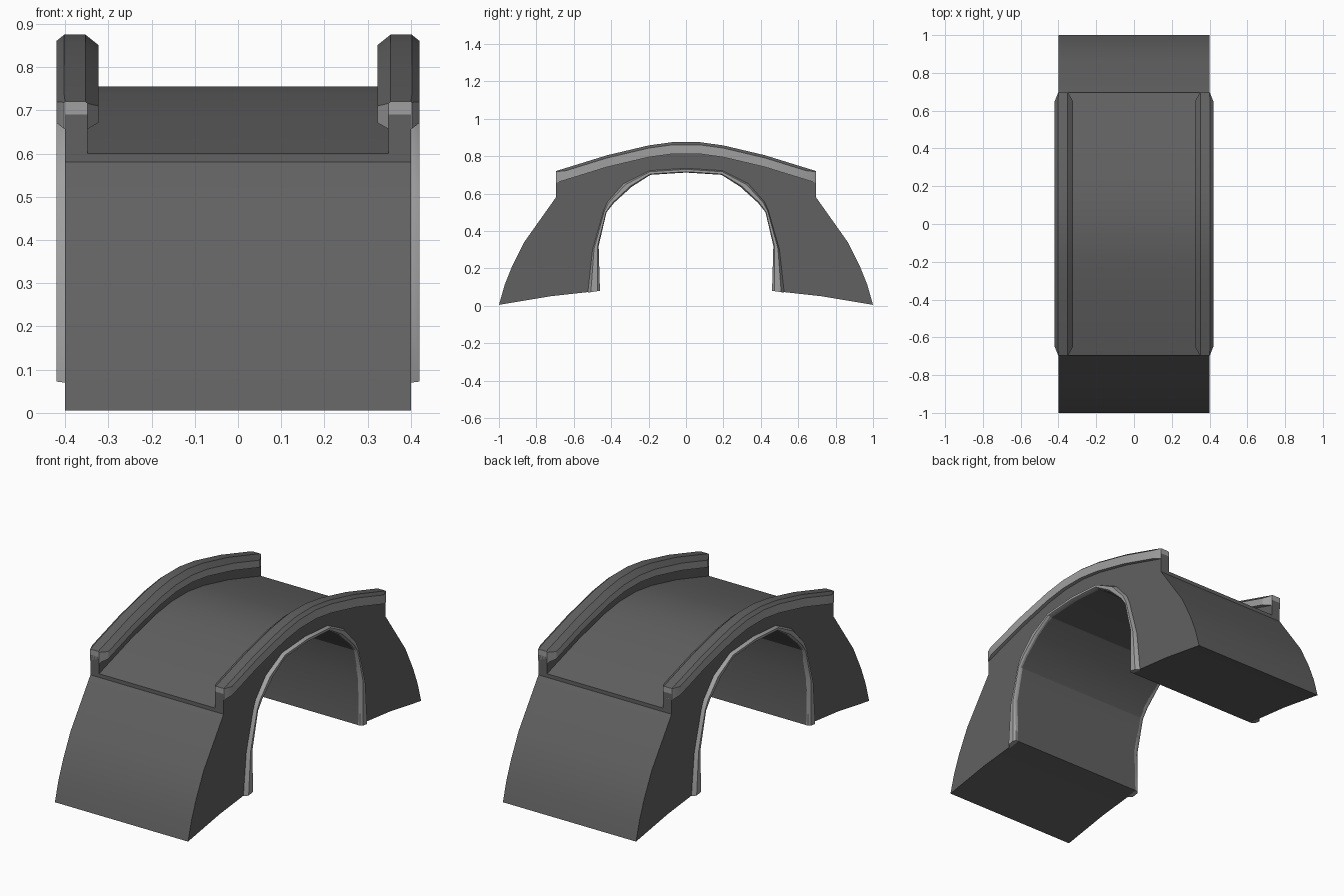
import bpy, bmesh, math

if "Cube" in bpy.data.objects:
    bpy.data.objects.remove(bpy.data.objects["Cube"])

# Two shades of stone
def stone(name, v):
    m = bpy.data.materials.new(name)
    m.diffuse_color = (v, v, v, 1)
    m.use_nodes = True
    m.node_tree.nodes["Principled BSDF"].inputs["Base Color"].default_value = m.diffuse_color
    return m

DARK, LIGHT = stone("dark_stone", 0.12), stone("light_stone", 0.35)


def loft(name, rings, mats, dark_sides=()):
    """Skin closed rings of points and cap both ends."""
    bm = bmesh.new()
    loops = [[bm.verts.new(p) for p in r] for r in rings]
    n = len(loops[0])
    for a, b in zip(loops, loops[1:]):
        for i in range(n):
            j = (i + 1) % n
            f = bm.faces.new((a[i], a[j], b[j], b[i]))
            f.material_index = 1 if i in dark_sides else 0
    bm.faces.new(loops[0])
    bm.faces.new(loops[-1])
    bmesh.ops.recalc_face_normals(bm, faces=bm.faces)
    me = bpy.data.meshes.new(name)
    bm.to_mesh(me)
    bm.free()
    for m in mats:
        me.materials.append(m)
    ob = bpy.data.objects.new(name, me)
    bpy.context.collection.objects.link(ob)
    bpy.ops.object.select_all(action='DESELECT')
    ob.select_set(True)
    bpy.context.view_layer.objects.active = ob
    bpy.ops.object.shade_smooth_by_angle(angle=math.radians(25))
    return ob


def both_ends(half):
    """Mirror a list of (y, z) points running from -y to the middle."""
    return half + [(-y, z) for y, z in reversed(half) if y != 0]


def extrude_x(name, pts, x0, x1):
    return loft(name, [[(x, y, z) for y, z in pts] for x in (x0, x1)], [DARK])


# Shared curves: hump of the bridge, arch opening, outline of the trim
crest = both_ends([(-0.695, 0.72), (-0.65, 0.734), (-0.42, 0.805), (-0.2, 0.857), (-0.07, 0.875)])
arch_in = both_ends([(-0.46, 0.08), (-0.467, 0.32), (-0.425, 0.50), (-0.385, 0.55),
                     (-0.29, 0.636), (-0.19, 0.70), (0, 0.712)])
arch_out = both_ends([(-0.525, 0.07), (-0.50, 0.30), (-0.44, 0.51), (-0.42, 0.555),
                      (-0.334, 0.652), (-0.195, 0.722), (0, 0.735)])

# Bridge body with hollow arch and raised deck
flank = [(-1, 0.005), (-0.97, 0.11), (-0.93, 0.21), (-0.865, 0.34), (-0.695, 0.58)]
deck = [(y, z - 0.12) for y, z in crest]
top = flank + deck + [(-y, z) for y, z in reversed(flank)]
under = [(0.73, 0.05)] + arch_in[::-1] + [(-0.73, 0.05)]
extrude_x("bridge_body", top + under, -0.4, 0.4)

wall = [(y, z - 0.14) for y, z in crest] + [(y, z - 0.03) for y, z in reversed(crest)]
for s, side in ((1, "right"), (-1, "left")):
    # Parapet wall
    extrude_x("parapet_wall_" + side, wall, s * 0.348, s * 0.4)

    # Chamfered coping on the parapet, narrowed at both ends
    rings = []
    for k, (y, z) in enumerate(crest):
        end = k in (0, len(crest) - 1)
        xi, xo = (0.348, 0.402) if end else (0.323, 0.42)
        bi, bo = (0.005, 0.002) if end else (0.03, 0.018)
        sec = [(xi, -0.063), (xi, -bi * 0.8), (xi + bi, 0), (xo - bo, 0),
               (xo, -bo * 0.8), (xo, -0.063)]
        rings.append([(s * x, y, z + dz) for x, dz in sec])
    loft("coping_" + side, rings, [LIGHT, DARK], (1, 2, 3))

    # Raised trim around the arch opening
    rings = []
    for (yi, zi), (yo, zo) in zip(arch_in, arch_out):
        sec = [(0.395, 0), (0.41, 0), (0.42, 0.2), (0.42, 0.75), (0.4, 1), (0.395, 1)]
        rings.append([(s * x, yi + (yo - yi) * t, zi + (zo - zi) * t) for x, t in sec])
    loft("arch_trim_" + side, rings, [LIGHT])
